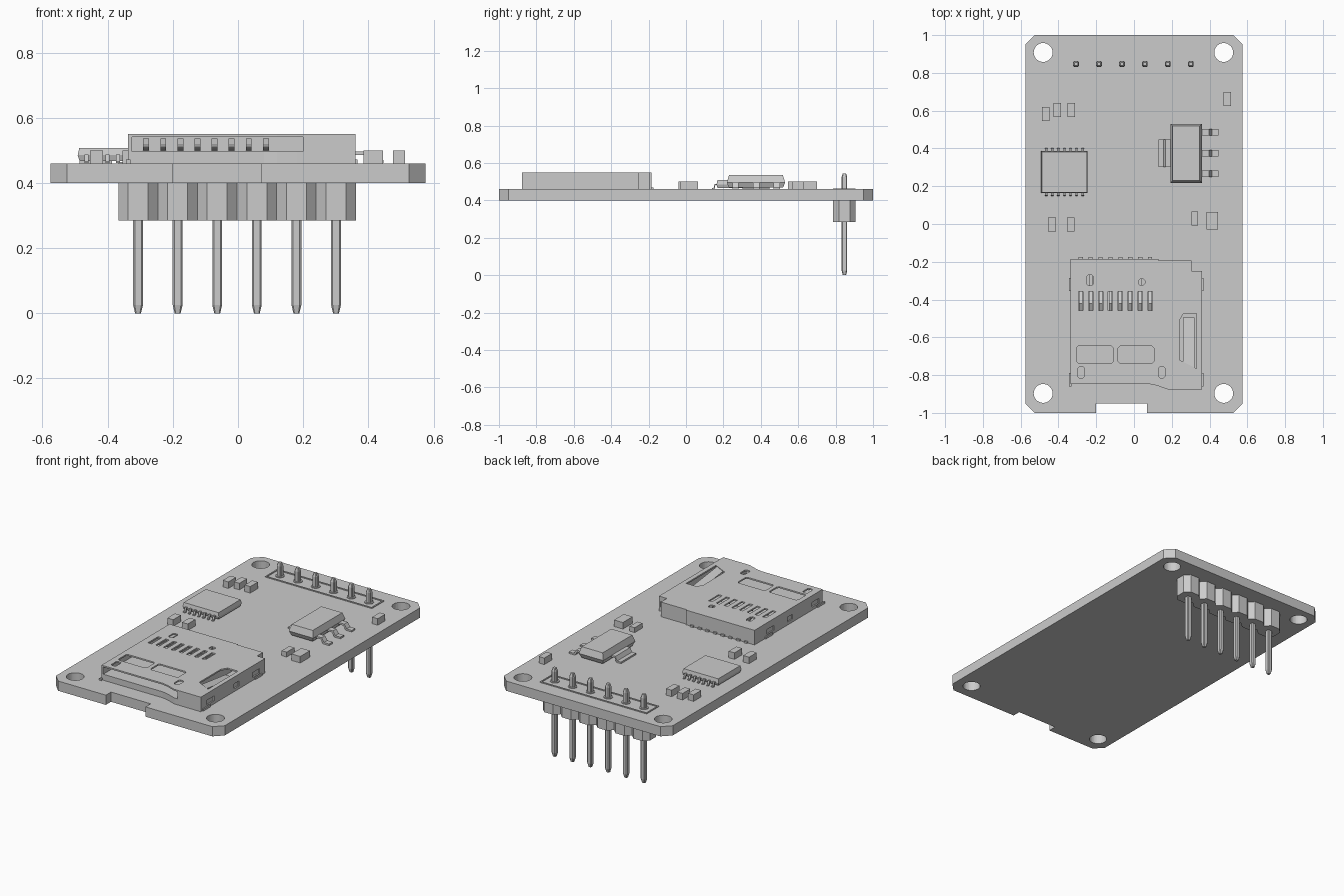
import bpy
import bmesh
from math import cos, sin, pi
from mathutils import Matrix, Vector

cube = bpy.data.objects.get("Cube")
if cube:
    bpy.data.objects.remove(cube, do_unlink=True)

grey = bpy.data.materials.new("plain_grey")
grey.use_nodes = True
grey.diffuse_color = (0.6, 0.6, 0.6, 1)
grey.node_tree.nodes["Principled BSDF"].inputs["Base Color"].default_value = grey.diffuse_color

BOARD_BOTTOM, BOARD_TOP = 0.40, 0.46


def rect(x0, x1, y0, y1):
    return [(x0, y0), (x1, y0), (x1, y1), (x0, y1)]


def chamfered(x, y, hx, hy, c):
    """Rectangle around a centre with cut corners."""
    pts = []
    for sx, sy in ((1, 1), (-1, 1), (-1, -1), (1, -1)):
        pair = [(x + sx * hx, y + sy * (hy - c)), (x + sx * (hx - c), y + sy * hy)]
        pts += pair if sx == sy else pair[::-1]
    return pts


def circle(x, y, r, n=32):
    return [(x + r * cos(2 * pi * i / n), y + r * sin(2 * pi * i / n)) for i in range(n)]


def prism(bm, pts, sections, matrix=Matrix()):
    """Stack scaled copies of an outline; sections are (height, inset)."""
    xs, ys = [p[0] for p in pts], [p[1] for p in pts]
    cx, cy = (min(xs) + max(xs)) / 2, (min(ys) + max(ys)) / 2
    hx, hy = max(xs) - cx, max(ys) - cy
    rings = []
    for z, inset in sections:
        kx, ky = 1 - inset / hx, 1 - inset / hy
        rings.append([bm.verts.new(matrix @ Vector((cx + (x - cx) * kx, cy + (y - cy) * ky, z)))
                      for x, y in pts])
    faces = [bm.faces.new(rings[0][::-1]), bm.faces.new(rings[-1])]
    for a, b in zip(rings, rings[1:]):
        for i in range(len(a)):
            j = (i + 1) % len(a)
            faces.append(bm.faces.new((a[i], a[j], b[j], b[i])))
    bmesh.ops.recalc_face_normals(bm, faces=faces)


def box(bm, x0, x1, y0, y1, z0, z1):
    prism(bm, rect(x0, x1, y0, y1), [(z0, 0), (z1, 0)])


def ribbon(bm, x, y, direction, width, profile):
    """Extrude a side profile (distance, height) across a width."""
    d = Vector(direction)
    side = d.cross(Vector((0, 0, 1)))
    m = Matrix((d, (0, 0, 1), side)).transposed().to_4x4()
    m.translation = (x, y, 0)
    prism(bm, profile, [(-width / 2, 0), (width / 2, 0)], m)


def finish(name, bm):
    mesh = bpy.data.meshes.new(name)
    bm.to_mesh(mesh)
    bm.free()
    mesh.materials.append(grey)
    obj = bpy.data.objects.new(name, mesh)
    bpy.context.collection.objects.link(obj)
    return obj


def cut(obj, cutter_bm):
    """Subtract a set of closed solids and bake the result."""
    cutter = finish("cutter", cutter_bm)
    cutter.hide_render = True
    mod = obj.modifiers.new("cut", "BOOLEAN")
    mod.operation, mod.solver, mod.object = "DIFFERENCE", "EXACT", cutter
    bpy.context.view_layer.update()
    baked = bpy.data.meshes.new_from_object(obj.evaluated_get(bpy.context.evaluated_depsgraph_get()))
    obj.modifiers.clear()
    obj.data = baked
    bpy.data.objects.remove(cutter, do_unlink=True)


# Circuit board with cut corners, front notch and mounting holes
bm = bmesh.new()
outline = chamfered(0, 0, 0.575, 1.0, 0.05)
prism(bm, outline, [(BOARD_BOTTOM, 0), (BOARD_TOP, 0)])
board = finish("circuit_board", bm)
bm = bmesh.new()
box(bm, -0.2, 0.07, -1.1, -0.95, 0.3, 0.6)
for x in (-0.481, 0.475):
    for y in (-0.897, 0.908):
        prism(bm, circle(x, y, 0.05), [(0.3, 0), (0.6, 0)])
cut(board, bm)

# Pin header: spacers under the board, pins and solder pads
PIN_Y, PITCH = 0.847, 0.1215
pin_xs = [(i - 2.5) * PITCH - 0.003 for i in range(6)]
spacers, pins, pads = bmesh.new(), bmesh.new(), bmesh.new()
for x in pin_xs:
    prism(spacers, chamfered(x, PIN_Y, PITCH / 2, 0.06, 0.03), [(0.285, 0), (BOARD_BOTTOM, 0)])
    prism(pins, chamfered(x, PIN_Y, 0.015, 0.015, 0.005),
          [(0, 0.006), (0.025, 0), (0.525, 0), (0.545, 0.006)])
    prism(pads, circle(x, PIN_Y, 0.026, 16), [(BOARD_TOP, 0), (0.464, 0)])
finish("header_spacers", spacers)
finish("header_pins", pins)
finish("solder_pads", pads)

# Raised outline around the header
bm = bmesh.new()
x0, x1, y0, y1, w = -0.367, 0.361, 0.787, 0.907, 0.008
for r in ((x0, x1, y0, y0 + w), (x0, x1, y1 - w, y1),
          (x0, x0 + w, y0 + w, y1 - w), (x1 - w, x1, y0 + w, y1 - w)):
    box(bm, *r, BOARD_TOP, 0.465)
finish("header_outline", bm)

# Flat chip with seven legs on each long side
bm = bmesh.new()
prism(bm, rect(-0.492, -0.245, 0.163, 0.387), [(0.467, 0.006), (0.485, 0), (0.508, 0.005)])
finish("logic_chip", bm)
bm = bmesh.new()
leg = [(-0.01, 0.482), (0.008, 0.482), (0.012, 0.461), (0.026, 0.461),
       (0.026, 0.467), (0.017, 0.468), (0.012, 0.488), (-0.01, 0.488)]
for i in range(7):
    x = -0.465 + i * 0.0322
    ribbon(bm, x, 0.385, (0, 1, 0), 0.012, leg)
    ribbon(bm, x, 0.165, (0, -1, 0), 0.012, leg)
finish("logic_chip_legs", bm)

# Voltage regulator with three legs and a wide tab
bm = bmesh.new()
prism(bm, rect(0.193, 0.36, 0.218, 0.53), [(0.468, 0.012), (0.495, 0), (0.535, 0.012)])
finish("regulator_body", bm)
bm = bmesh.new()
leg = [(-0.01, 0.485), (0.03, 0.485), (0.045, 0.461), (0.087, 0.461),
       (0.087, 0.471), (0.052, 0.471), (0.036, 0.496), (-0.01, 0.496)]
for y in (0.265, 0.375, 0.485):
    ribbon(bm, 0.36, y, (1, 0, 0), 0.034, leg)
ribbon(bm, 0.195, 0.375, (-1, 0, 0), 0.145, [(d * 0.75, z) for d, z in leg])
finish("regulator_legs", bm)

# Small resistors and capacitors with end caps
parts = [(-0.467, 0.583, 0.019), (-0.406, 0.603, 0.019), (-0.332, 0.603, 0.019),
         (0.494, 0.663, 0.019), (-0.434, -0.002, 0.02), (-0.335, -0.002, 0.02),
         (0.321, 0.028, 0.017), (0.415, 0.017, 0.03)]
bm = bmesh.new()
for x, y, h in parts:
    hy = 0.047 if h > 0.025 else 0.037
    box(bm, x - h, x + h, y - hy, y + hy, BOARD_TOP, 0.5 if h > 0.018 else 0.49)
finish("small_components", bm)

# Card socket shell: hollow, open to the front, with slots in the cover
bm = bmesh.new()
outline = [(-0.337, -0.847), (0.08, -0.847), (0.12, -0.855), (0.18, -0.876), (0.36, -0.876),
           (0.36, -0.25), (0.305, -0.25), (0.305, -0.192), (0.13, -0.192), (0.13, -0.185),
           (-0.337, -0.185)]
prism(bm, outline, [(BOARD_TOP, 0), (0.55, 0)])
socket = finish("card_socket", bm)
bm = bmesh.new()
box(bm, -0.325, 0.2, -0.95, -0.2, 0.497, 0.541)
cut(socket, bm)
bm = bmesh.new()
box(bm, 0.22, 0.345, -0.86, -0.28, 0.48, 0.541)
cut(socket, bm)

contact_xs = [-0.282 + i * 0.0525 for i in range(8)]
bm = bmesh.new()
for x in contact_xs:
    box(bm, x - 0.012, x + 0.012, -0.457, -0.358, 0.52, 0.6)
for x0, x1 in ((-0.305, -0.11), (-0.085, 0.105)):
    prism(bm, chamfered((x0 + x1) / 2, -0.692, (x1 - x0) / 2, 0.045, 0.01), [(0.52, 0), (0.6, 0)])
for x, y, hy in ((-0.28, -0.785, 0.03), (0.147, -0.785, 0.03), (-0.233, -0.297, 0.028), (0.04, -0.308, 0.016)):
    prism(bm, chamfered(x, y, 0.017, hy, 0.008), [(0.52, 0), (0.6, 0)])
prism(bm, [(0.24, -0.72), (0.332, -0.765), (0.332, -0.475), (0.262, -0.475), (0.24, -0.51)],
      [(0.52, 0), (0.6, 0)])
# Side windows
for y, h in ((-0.78, 0.035), (-0.53, 0.025), (-0.34, 0.035)):
    for x in (-0.337, 0.36):
        box(bm, x - 0.008, x + 0.008, y - h, y + h, 0.478, 0.508)
# Square window in the stepped back corner
box(bm, 0.318, 0.348, -0.262, -0.23, 0.485, 0.52)
cut(socket, bm)

# Spring tongue hinged at the front of its slot
bm = bmesh.new()
ribbon(bm, 0.29, -0.765, (0, 1, 0), 0.06, [(0, 0.54), (0.27, 0.508), (0.27, 0.516), (0, 0.549)])
finish("card_spring", bm)

# Sloped contacts under the cover and solder feet at the back
bm = bmesh.new()
for x in contact_xs:
    ribbon(bm, x, -0.46, (0, 1, 0), 0.018,
           [(0, 0.51), (0.04, 0.528), (0.1, 0.505), (0.27, 0.5), (0.27, 0.506),
            (0.1, 0.513), (0.04, 0.536), (0, 0.516)])
    box(bm, x - 0.011, x + 0.011, -0.19, -0.175, BOARD_TOP, 0.47)
finish("card_contacts", bm)

# Mounting tabs at the socket sides
bm = bmesh.new()
for y in (-0.32, -0.825):
    for x in (-0.337, 0.36):
        box(bm, x - 0.007, x + 0.007, y - 0.035, y + 0.035, BOARD_TOP, 0.472)
finish("socket_tabs", bm)
